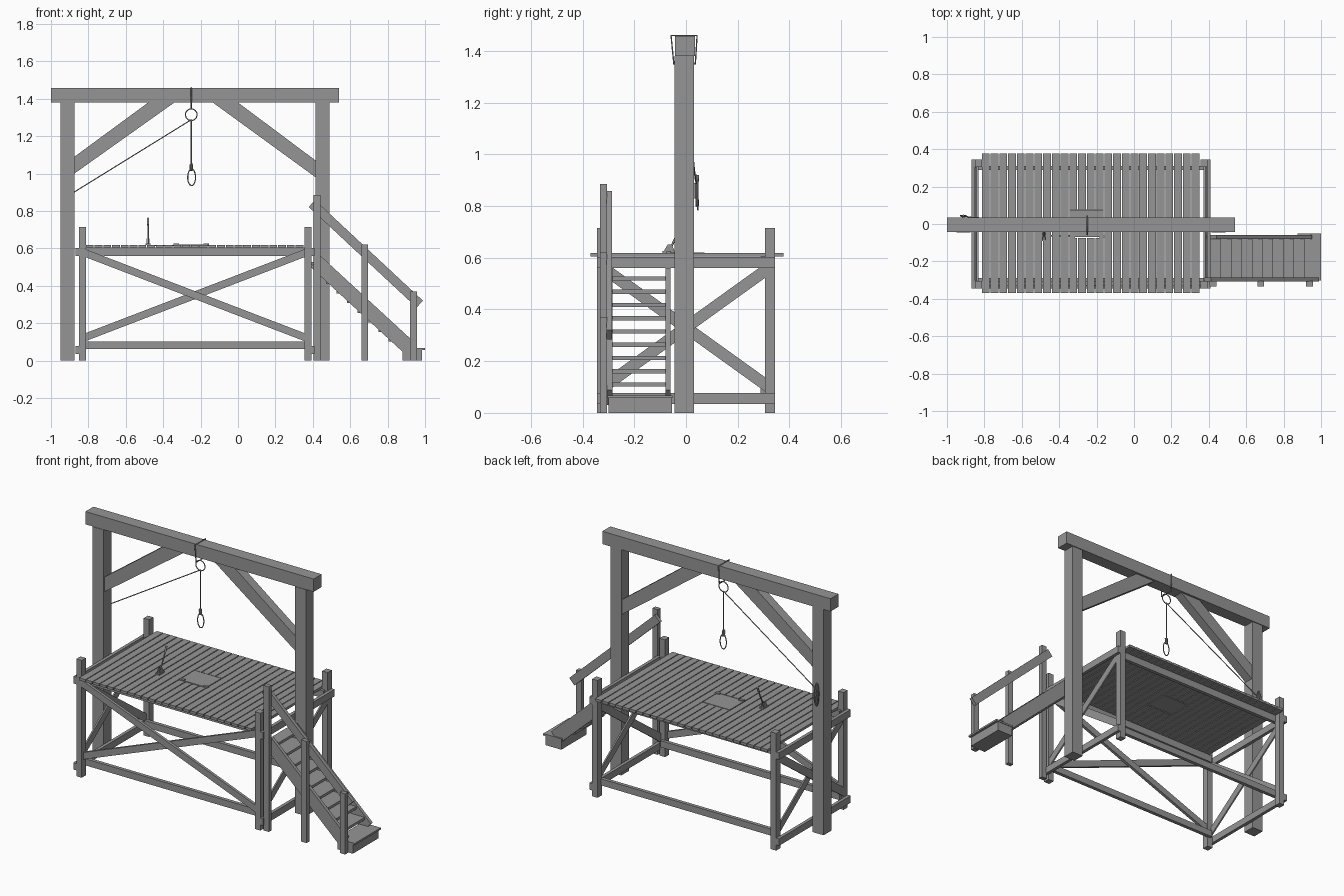
import bpy, bmesh, math
from mathutils import Vector

if "Cube" in bpy.data.objects:
    bpy.data.objects.remove(bpy.data.objects["Cube"])


def box(name, x0, x1, y0, y1, z0, z1):
    return prism(name, [(x0, z0), (x1, z0), (x1, z1), (x0, z1)], 'y', y0, y1)


def prism(name, profile, axis, a, b):
    """Extrude a 2D outline along 'y' (outline in x,z) or 'x' (outline in y,z)."""
    n = len(profile)
    if axis == 'y':
        v = [(p, t, q) for t in (a, b) for p, q in profile]
    else:
        v = [(t, p, q) for t in (a, b) for p, q in profile]
    f = [tuple(range(n)), tuple(range(2 * n - 1, n - 1, -1))]
    f += [(i, i + n, (i + 1) % n + n, (i + 1) % n) for i in range(n)]
    me = bpy.data.meshes.new(name)
    me.from_pydata(v, [], f)
    ob = bpy.data.objects.new(name, me)
    bpy.context.collection.objects.link(ob)
    return ob


def bar(name, p, q, width, axis, a, b):
    """Slanted plank with square ends between two 2D points."""
    p, q = Vector(p), Vector(q)
    d = (q - p).normalized() * width / 2
    n = Vector((-d.y, d.x))
    return prism(name, [p + n, p - n, q - n, q + n], axis, a, b)


def tube(name, pts, r, closed=False, sides=2):
    cu = bpy.data.curves.new(name, 'CURVE')
    cu.dimensions = '3D'
    cu.bevel_depth = r
    cu.bevel_resolution = sides
    cu.use_fill_caps = True
    sp = cu.splines.new('POLY')
    sp.points.add(len(pts) - 1)
    for s, p in zip(sp.points, pts):
        s.co = (*p, 1)
    sp.use_cyclic_u = closed
    ob = bpy.data.objects.new(name, cu)
    bpy.context.collection.objects.link(ob)
    return ob


def oval(cx, cy, cz, rx, rz, n=24):
    return [(cx + rx * math.cos(t), cy, cz + rz * math.sin(t))
            for t in (2 * math.pi * i / n for i in range(n))]


# Main frame: posts, top beam, angled braces
box("post_left", -.95, -.875, -.045, .03, 0, 1.38)
box("post_right", .415, .49, -.045, .03, 0, 1.38)
box("top_beam", -1, .54, -.042, .035, 1.38, 1.458)
prism("brace_left", [(-.875, 1.0), (-.875, 1.09), (-.48, 1.38), (-.34, 1.38)], 'y', -.035, .022)
prism("brace_right", [(.415, .98), (.415, 1.07), (0, 1.38), (-.135, 1.38)], 'y', -.035, .022)

# Platform legs and rails
for sx, x0 in (("left", -.85), ("right", .355)):
    for sy, y0 in (("front", -.345), ("back", .305)):
        box(f"leg_{sy}_{sx}", x0, x0 + .037, y0, y0 + .04, 0, .715)
for sy, y0 in (("front", -.31), ("back", .288)):
    box(f"top_rail_{sy}", -.835, .375, y0, y0 + .022, .56, .605)
    box(f"bottom_rail_{sy}", -.835, .375, y0, y0 + .022, .062, .102)

# Crossed braces: front and both ends
bar("front_cross_a", (-.83, .12), (.37, .58), .04, 'y', -.328, -.31)
bar("front_cross_b", (-.83, .58), (.37, .12), .04, 'y', -.345, -.328)
for s, xo, xi in (("left", -.87, -.832), ("right", .41, .372)):
    m = -.85 if s == "left" else .39
    box(f"end_top_rail_{s}", m, xo, -.345, .345, .56, .603)
    box(f"end_bottom_rail_{s}", m, xo, -.345, .345, .035, .077)
    mid = (m + xi) / 2
    bar(f"end_cross_a_{s}", (-.32, .1), (.32, .56), .045, 'x', m, mid)
    bar(f"end_cross_b_{s}", (-.32, .56), (.32, .1), .045, 'x', mid, xi)

# Deck planks, split around the trapdoor
N, X0, X1 = 25, -.813, .355
pitch = (X1 - X0) / N
gap = .005
TX0, TX1 = X0 + 10 * pitch, X0 + 14 * pitch
for i in range(N):
    a = X0 + i * pitch
    b = a + pitch - gap
    if 10 <= i < 14:
        box(f"plank_{i}_front", a, b, -.37, -.076, .604, .619)
        box(f"plank_{i}_back", a, b, .078, .378, .604, .619)
    else:
        box(f"plank_{i}", a, b, -.37, .378, .604, .619)

# Trapdoor with hinges and latch
box("trapdoor", TX0, TX1 - gap, -.07, .072, .604, .62)
tube("trapdoor_hinge", [(TX0, .075, .616), (TX1 - gap, .075, .616)], .003)
for x in (-.33, -.17):
    box("trapdoor_latch", x - .015, x + .015, -.075, -.058, .618, .626)
tube("latch_rod", [(-.48, -.063, .615), (-.155, -.063, .615)], .003)

# Lever
box("lever_base", -.495, -.467, -.09, -.04, .618, .627)
for x in (-.488, -.474):
    prism("lever_bracket", [(-.085, .627), (-.045, .627), (-.055, .652), (-.07, .652)], 'x', x - .002, x + .002)
tube("lever_arm", [(-.481, -.068, .62), (-.481, -.015, .73)], .004)
tube("lever_handle", [(-.481, -.018, .725), (-.481, -.002, .762)], .006)

# Iron strap and ring
RX = -.25
tube("beam_strap", [(RX, -.058, 1.46), (RX, .043, 1.46), (RX, .036, 1.35), (RX, -.047, 1.35)], .0035, True)
tube("ring", oval(RX, -.005, 1.315, .031, .031), .003, True)

# Rope with loop, wound knot and tie-off
tube("rope_drop", [(RX, -.005, 1.29), (RX, -.005, 1.02)], .003)
tube("rope_loop", oval(RX + .002, -.005, .98, .021, .044), .003, True)
tube("rope_knot", [(RX + .007 * math.cos(t * .8), -.005 + .007 * math.sin(t * .8), 1.015 + t * .00075)
                   for t in range(48)], .003)
tube("rope_line", [(RX, -.005, 1.288), (-.87, .036, .905), (-.912, .042, .88)], .0028)
box("cleat_base", -.92, -.905, .03, .042, .83, .89)
tube("cleat", [(-.912, .046, .8), (-.912, .042, .86), (-.912, .046, .92)], .005)
for k in range(2):
    tube("rope_coil", oval(-.912, .04 + .006 * k, .86 - .015 * k, .012 + .003 * k, .06), .003, True)

# Stairs
for s, y0 in (("front", -.305), ("back", -.08)):
    bar(f"stringer_{s}", (.415, .53), (.925, .06), .08, 'y', y0, y0 + .02)
for i in range(10):
    z = .11 + i * .0512
    c = .42 + (.52 - z) / .92
    box(f"tread_{i}", max(c - .06, .39), c + .045, -.286, -.079, z - .008, z + .008)
box("bottom_step", .88, .985, -.3, -.055, 0, .057)
box("bottom_step_top", .875, 1.0, -.303, -.052, .057, .068)

# Handrail
for i, (x, h) in enumerate(((.405, .885), (.66, .62), (.92, .37))):
    box(f"handrail_post_{i}", x, x + .036, -.333, -.306, 0, h)
bar("handrail", (.395, .84), (.972, .302), .05, 'y', -.308, -.287)

# Dark grey finish and consistent normals
mat = bpy.data.materials.new("dark_timber")
mat.diffuse_color = (.3, .3, .3, 1)
mat.use_nodes = True
mat.node_tree.nodes["Principled BSDF"].inputs["Base Color"].default_value = mat.diffuse_color
for ob in bpy.context.collection.objects:
    ob.data.materials.append(mat)
    if ob.type == 'MESH':
        bm = bmesh.new()
        bm.from_mesh(ob.data)
        bmesh.ops.recalc_face_normals(bm, faces=bm.faces)
        bm.to_mesh(ob.data)
        bm.free()
